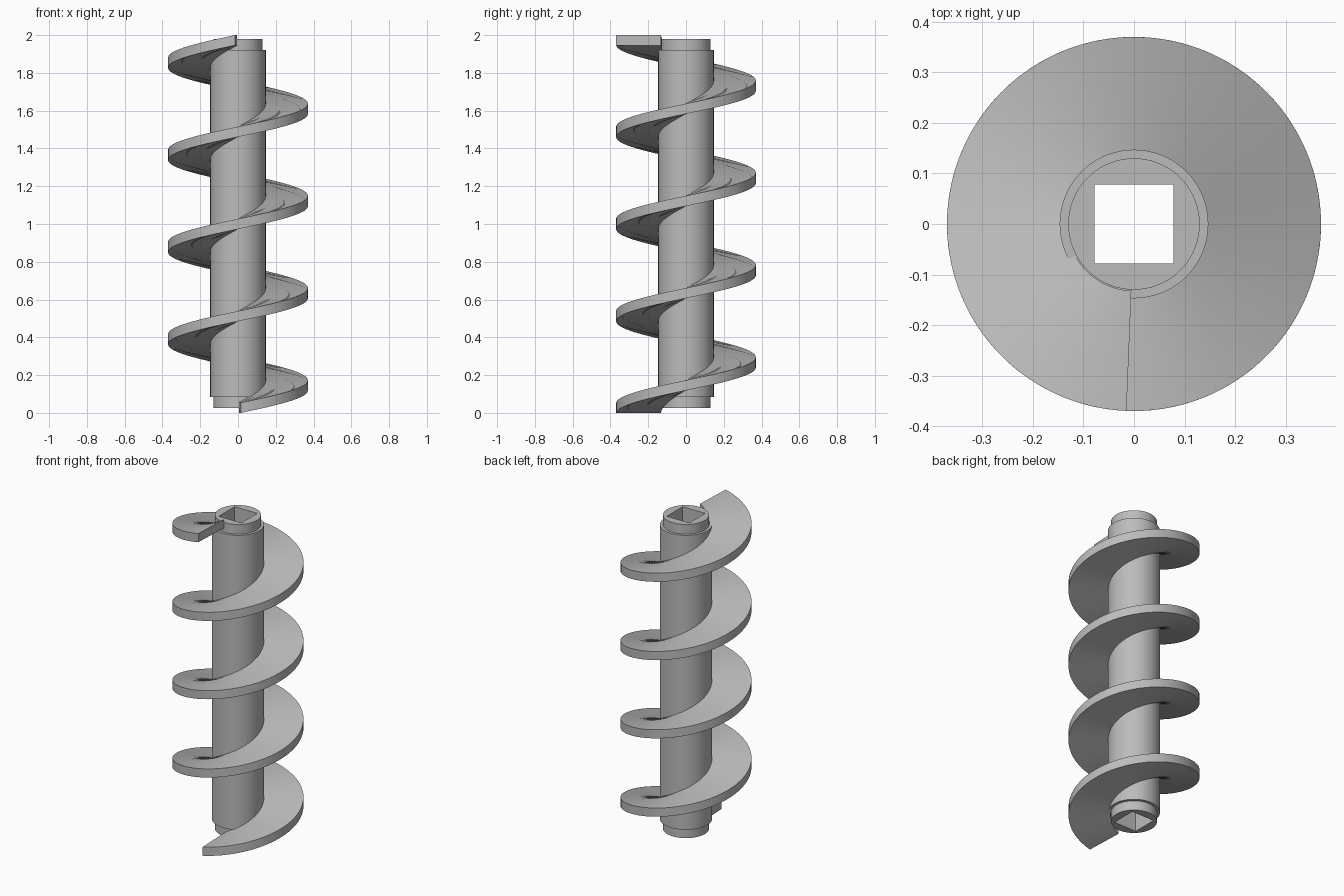
import bpy
from math import sin, cos, pi, radians

cube = bpy.data.objects.get("Cube")
if cube:
    bpy.data.objects.remove(cube, do_unlink=True)

# One plain grey for everything
steel = bpy.data.materials.new("grey_steel")
steel.use_nodes = True
GREY = (0.5, 0.5, 0.5, 1)
steel.diffuse_color = GREY
steel.node_tree.nodes["Principled BSDF"].inputs["Base Color"].default_value = GREY


def loft(name, rings, closed):
    """Skin a list of equal-length rings; either loop back or cap the ends."""
    n, m = len(rings[0]), len(rings)
    verts = [v for ring in rings for v in ring]
    faces = []
    for i in range(m if closed else m - 1):
        a, b = i * n, (i + 1) % m * n
        faces += [(a + j, a + (j + 1) % n, b + (j + 1) % n, b + j) for j in range(n)]
    if not closed:
        faces += [tuple(reversed(range(n))), tuple(range((m - 1) * n, m * n))]
    mesh = bpy.data.meshes.new(name)
    mesh.from_pydata(verts, [], faces)
    mesh.materials.append(steel)
    mesh.shade_smooth()
    mesh.set_sharp_from_angle(angle=radians(30))
    obj = bpy.data.objects.new(name, mesh)
    bpy.context.collection.objects.link(obj)
    return obj


SEGS = 96


def circle(r, z):
    return [(r * cos(2 * pi * k / SEGS), r * sin(2 * pi * k / SEGS), z) for k in range(SEGS)]


def square(half, z):
    ring = []
    for x, y, _ in circle(1, 0):
        s = half / max(abs(x), abs(y))
        ring.append((x * s, y * s, z))
    return ring


# Shaft: stepped journals at both ends and a square bore right through
BOTTOM, TOP, STEP = 0.025, 1.98, 0.06
CORE, JOURNAL, BORE = 0.147, 0.13, 0.078
loft("shaft", [
    square(BORE, BOTTOM),
    circle(JOURNAL, BOTTOM), circle(JOURNAL, BOTTOM + STEP),
    circle(CORE, BOTTOM + STEP), circle(CORE, TOP - STEP),
    circle(JOURNAL, TOP - STEP), circle(JOURNAL, TOP),
    square(BORE, TOP),
], True)

# Screw flight: rectangular section swept four turns up the shaft
INNER, OUTER, THICK, TURNS = 0.132, 0.37, 0.054, 4
START = radians(-90 + 2.3)
SWEEP = TURNS * 2 * pi - 2 * radians(2.3)
STEPS = TURNS * SEGS
flight = []
for i in range(STEPS + 1):
    t = i / STEPS
    c, s = cos(START + SWEEP * t), sin(START + SWEEP * t)
    z = (2 - THICK) * t
    flight.append([(r * c, r * s, z + h) for r, h in
                   ((INNER, 0), (OUTER, 0), (OUTER, THICK), (INNER, THICK))])
loft("screw_flight", flight, False)

# Make every face point outward
for obj in bpy.context.collection.objects:
    if obj.name.startswith(("shaft", "screw_flight")):
        bpy.context.view_layer.objects.active = obj
        bpy.ops.object.mode_set(mode="EDIT")
        bpy.ops.mesh.select_all(action="SELECT")
        bpy.ops.mesh.normals_make_consistent(inside=False)
        bpy.ops.object.mode_set(mode="OBJECT")
